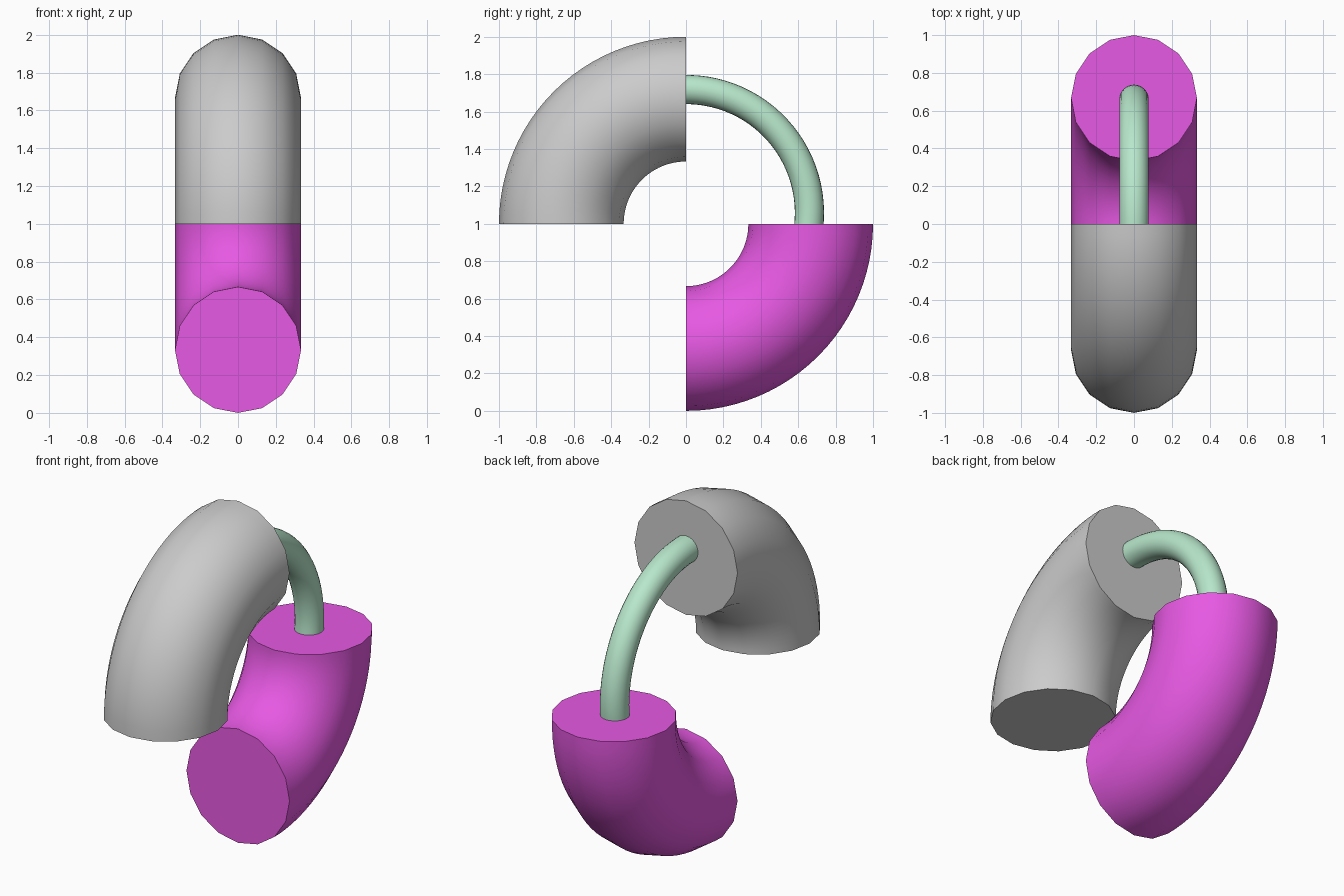
import bpy, bmesh
from math import sin, cos, pi, radians

if "Cube" in bpy.data.objects:
    bpy.data.objects.remove(bpy.data.objects["Cube"])


def bent_tube(name, centre_z, major, minor, start, end, sides, steps, color=None):
    """Capped tube swept along a circular arc in the YZ plane (degrees from +y)."""
    bm = bmesh.new()
    rings = []
    for i in range(steps + 1):
        a = radians(start + (end - start) * i / steps)
        ring = []
        for j in range(sides):
            b = 2 * pi * j / sides
            r = major + minor * cos(b)
            ring.append(bm.verts.new((minor * sin(b), r * cos(a), centre_z + r * sin(a))))
        rings.append(ring)
    for r0, r1 in zip(rings, rings[1:]):
        for j in range(sides):
            k = (j + 1) % sides
            bm.faces.new((r0[j], r0[k], r1[k], r1[j]))
    bm.faces.new(rings[0])
    bm.faces.new(rings[-1])
    bmesh.ops.recalc_face_normals(bm, faces=bm.faces[:])
    mesh = bpy.data.meshes.new(name)
    bm.to_mesh(mesh)
    bm.free()
    obj = bpy.data.objects.new(name, mesh)
    bpy.context.collection.objects.link(obj)
    if color:
        mat = bpy.data.materials.new(name + "_colour")
        mat.diffuse_color = (*color, 1)
        mat.use_nodes = True
        mat.node_tree.nodes["Principled BSDF"].inputs["Base Color"].default_value = mat.diffuse_color
        mesh.materials.append(mat)
    # Smooth sides, crisp end caps
    bpy.ops.object.select_all(action='DESELECT')
    obj.select_set(True)
    bpy.context.view_layer.objects.active = obj
    bpy.ops.object.shade_smooth_by_angle(angle=radians(35))
    return obj


# Two opposite quarter rings
bent_tube("upper_elbow", 1, 2 / 3, 1 / 3, 90, 180, 16, 24)
bent_tube("lower_elbow", 1, 2 / 3, 1 / 3, -90, 0, 16, 24, (0.8, 0.1, 0.77))

# Thin connecting tube, its ends slightly sunk into the elbows
bent_tube("connecting_tube", 1.058, 0.66, 0.078, -7, 92, 24, 26, (0.48, 0.8, 0.6))
